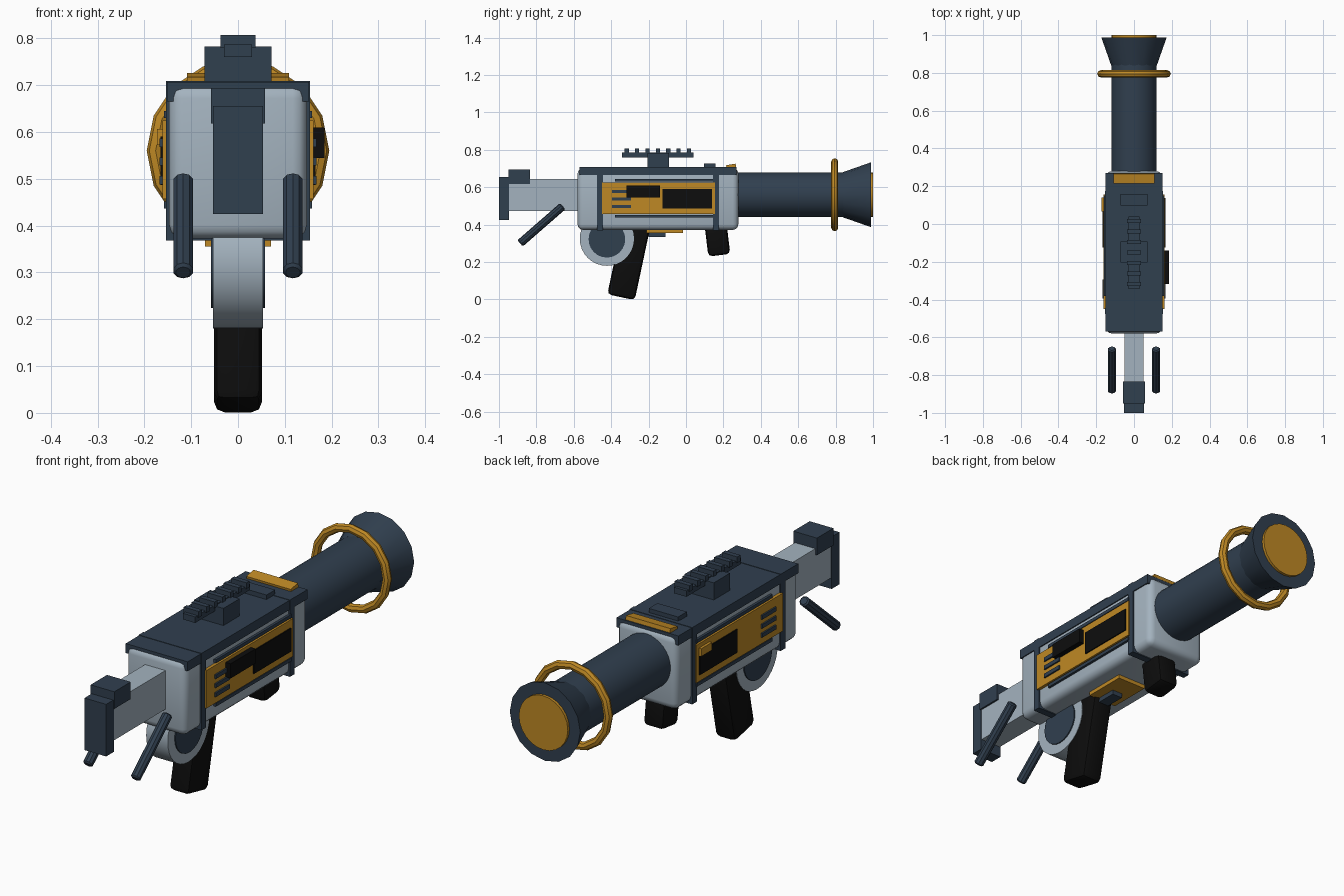
import bpy, bmesh, math
from mathutils import Matrix, Vector

if "Cube" in bpy.data.objects:
    bpy.data.objects.remove(bpy.data.objects["Cube"])


def material(name, rgb):
    m = bpy.data.materials.new(name)
    m.diffuse_color = (*rgb, 1)
    m.use_nodes = True
    m.node_tree.nodes["Principled BSDF"].inputs["Base Color"].default_value = m.diffuse_color
    return m


LIGHT = material("light_grey", (0.37, 0.45, 0.52))
DARK = material("slate_blue", (0.030, 0.050, 0.078))
GOLD = material("amber", (0.52, 0.25, 0.018))
BLACK = material("black", (0.004, 0.004, 0.004))


def finish(name, bm, mat, smooth=True):
    bmesh.ops.recalc_face_normals(bm, faces=bm.faces)
    mesh = bpy.data.meshes.new(name)
    bm.to_mesh(mesh)
    bm.free()
    mesh.materials.append(mat)
    ob = bpy.data.objects.new(name, mesh)
    bpy.context.collection.objects.link(ob)
    if smooth:
        bpy.ops.object.select_all(action='DESELECT')
        ob.select_set(True)
        bpy.context.view_layer.objects.active = ob
        bpy.ops.object.shade_smooth_by_angle(angle=math.radians(35))
    return ob


def box(name, mat, x, y, z, bevel=0, tilt=0, segments=3):
    """Box from (min, max) ranges, tilted about its own x axis."""
    bm = bmesh.new()
    size = [b - a for a, b in (x, y, z)]
    mid = [(a + b) / 2 for a, b in (x, y, z)]
    bmesh.ops.create_cube(bm, size=1)
    bmesh.ops.scale(bm, vec=size, verts=bm.verts)
    if bevel:
        bmesh.ops.bevel(bm, geom=bm.edges[:], offset=bevel, segments=segments,
                        profile=0.5, affect='EDGES')
    m = Matrix.Translation(mid) @ Matrix.Rotation(math.radians(tilt), 4, 'X')
    bmesh.ops.transform(bm, matrix=m, verts=bm.verts)
    return finish(name, bm, mat, bevel > 0)


def rod(name, mat, a, b, r, sides, bevel=0):
    """Capped cylinder between two points."""
    a, b = Vector(a), Vector(b)
    bm = bmesh.new()
    bmesh.ops.create_cone(bm, cap_ends=True, segments=sides, radius1=r,
                          radius2=r, depth=(b - a).length)
    if bevel:
        rims = [e for e in bm.edges if abs(e.verts[0].co.z - e.verts[1].co.z) < 1e-4]
        bmesh.ops.bevel(bm, geom=rims, offset=bevel, segments=1, affect='EDGES')
    q = (b - a).to_track_quat('Z', 'Y').to_matrix().to_4x4()
    bmesh.ops.transform(bm, matrix=Matrix.Translation((a + b) / 2) @ q, verts=bm.verts)
    return finish(name, bm, mat)


def lathe(name, mat, profile, sides, z, closed=False):
    """Spin (radius, y) points around the barrel axis."""
    bm = bmesh.new()
    rings = []
    for r, y in profile:
        rings.append([bm.verts.new((r * math.cos(t), y, z + r * math.sin(t)))
                      for t in (2 * math.pi * i / sides for i in range(sides))])
    pairs = list(zip(rings, rings[1:]))
    if closed:
        pairs.append((rings[-1], rings[0]))
    else:
        bm.faces.new(rings[0])
        bm.faces.new(rings[-1])
    for p, q in pairs:
        for i in range(sides):
            j = (i + 1) % sides
            bm.faces.new((p[i], p[j], q[j], q[i]))
    return finish(name, bm, mat)


AXIS = 0.56

# Main housing with its top cover and wrap-around bands
box("body", LIGHT, (-0.147, 0.147), (-0.58, 0.28), (0.372, 0.702), 0.03)
box("top_cover", DARK, (-0.152, 0.152), (-0.57, 0.27), (0.665, 0.707))
for name, y in (("rear_band", -0.46), ("front_band", 0.16)):
    box(name, DARK, (-0.154, 0.154), (y - 0.016, y + 0.016), (0.368, 0.709))

# Barrel, flared muzzle, muzzle disc and guard ring
lathe("barrel", DARK, [(0.12, 0.26), (0.12, 0.86)], 32, AXIS)
lathe("muzzle", DARK, [(0.121, 0.84), (0.173, 0.988)], 16, AXIS)
lathe("muzzle_disc", GOLD, [(0.12, 0.97), (0.12, 1.0)], 24, AXIS)
ring = [(0.176 + 0.019 * math.cos(a), 0.795 + 0.019 * math.sin(a))
        for a in (math.pi * i / 4 for i in range(8))]
lathe("guard_ring", GOLD, ring, 16, AXIS, closed=True)

# Stock and shoulder pad
box("stock", LIGHT, (-0.05, 0.05), (-0.96, -0.57), (0.473, 0.645))
box("shoulder_pad", DARK, (-0.053, 0.053), (-1.0, -0.945), (0.425, 0.656))
box("stock_block", DARK, (-0.058, 0.058), (-0.95, -0.835), (0.618, 0.694))

# Angled side rods
for side, s in (("left", -1), ("right", 1)):
    rod(side + "_rod", DARK, (s * 0.117, -0.887, 0.30), (s * 0.117, -0.659, 0.499),
        0.022, 10, 0.006)

# Drum magazine
rod("drum", LIGHT, (-0.053, -0.423, 0.325), (0.053, -0.423, 0.325), 0.145, 32)
rod("drum_hub", DARK, (-0.058, -0.423, 0.322), (0.058, -0.423, 0.322), 0.098, 24)

# Grips
box("rear_grip", BLACK, (-0.051, 0.051), (-0.382, -0.232), (0.008, 0.396), 0.022, -12, 2)
box("front_grip", BLACK, (-0.051, 0.051), (0.108, 0.226), (0.236, 0.42), 0.022, 7, 2)

# Belly plate and trigger
box("belly_plate", GOLD, (-0.07, 0.07), (-0.21, -0.015), (0.355, 0.38))
box("trigger", DARK, (-0.025, 0.025), (-0.20, -0.11), (0.335, 0.36))

# Side panels, trim rails, windows and vents
for side, s in (("left", -1), ("right", 1)):
    def plate(name, mat, depth, y, z):
        x = sorted((s * 0.14, s * depth))
        box(side + "_" + name, mat, x, y, z)

    plate("panel", GOLD, 0.161, (-0.45, 0.155), (0.457, 0.625))
    plate("window", BLACK, 0.166, (-0.125, 0.138), (0.487, 0.59))
    for i, z in enumerate((0.497, 0.537, 0.577)):
        plate(f"vent_{i}", DARK, 0.168, (-0.395, -0.295), (z - 0.009, z + 0.009))
    plate("upper_rail", DARK, 0.158, (-0.38, 0.15), (0.63, 0.645))
    plate("lower_rail", DARK, 0.158, (-0.38, 0.15), (0.437, 0.452))
box("ejection_port", BLACK, (0.15, 0.185), (-0.317, -0.14), (0.545, 0.61))
box("window_latch", GOLD, (-0.173, -0.15), (0.065, 0.14), (0.572, 0.606))

# Top fittings
box("top_plate", DARK, (-0.072, 0.072), (0.097, 0.158), (0.70, 0.727))
box("top_bar", GOLD, (-0.109, 0.109), (0.215, 0.267), (0.704, 0.722), 0, 10)

# Sight mount with toothed rail
box("sight_mount", DARK, (-0.072, 0.072), (-0.205, -0.092), (0.70, 0.783))
box("sight_rail", DARK, (-0.03, 0.03), (-0.343, 0.04), (0.76, 0.787))
for i in range(7):
    y = -0.317 + i * 0.0555
    box(f"rail_tooth_{i}", DARK, (-0.037, 0.037), (y - 0.011, y + 0.011), (0.78, 0.807))
